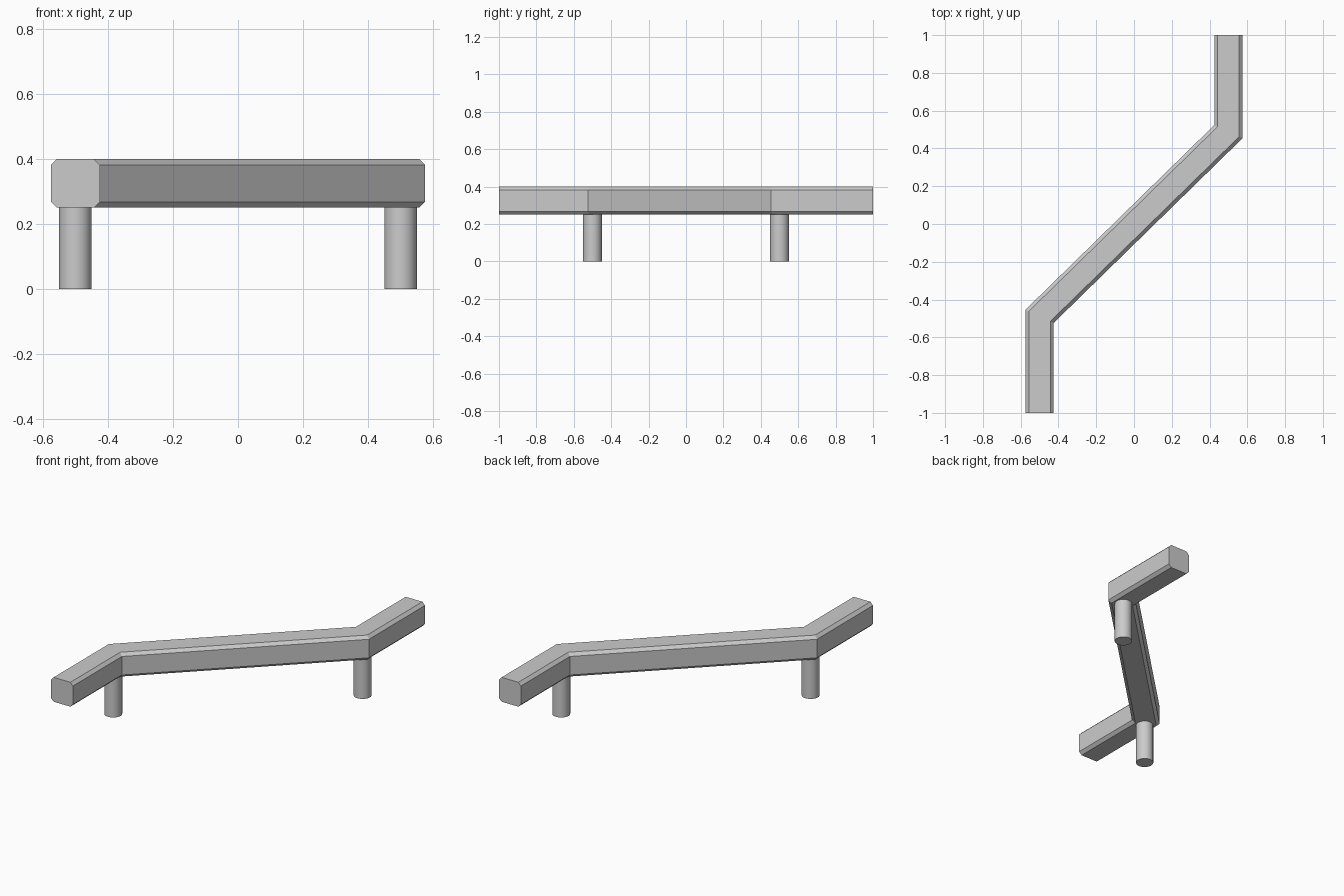
import bpy
import bmesh

cube = bpy.data.objects.get("Cube")
if cube:
    bpy.data.objects.remove(cube)

# Single metal colour
metal = bpy.data.materials.new("light grey metal")
metal.use_nodes = True
GREY = (0.6, 0.6, 0.6, 1)
metal.diffuse_color = GREY
metal.node_tree.nodes["Principled BSDF"].inputs["Base Color"].default_value = GREY

HALF, CHAMFER = 0.075, 0.018
RAIL_Z, RAIL_X = 0.325, 0.5
BEND_Y, MITRE = 0.489, 0.463


def grip_rail():
    """Sweep a chamfered square through an offset path with mitred bends."""
    a, b = HALF, HALF - CHAMFER
    section = [(b, -a), (a, -b), (a, b), (b, a), (-b, a), (-a, b), (-a, -b), (-b, -a)]
    # Each station: centre x, centre y, mitre slope
    stations = [(-RAIL_X, -1, 0), (-RAIL_X, -BEND_Y, MITRE),
                (RAIL_X, BEND_Y, MITRE), (RAIL_X, 1, 0)]
    bm = bmesh.new()
    rings = [[bm.verts.new((x + u, y - slope * u, RAIL_Z + w)) for u, w in section]
             for x, y, slope in stations]
    n = len(section)
    for near, far in zip(rings, rings[1:]):
        for i in range(n):
            j = (i + 1) % n
            bm.faces.new((near[i], near[j], far[j], far[i]))
    bm.faces.new(rings[0])
    bm.faces.new(rings[-1])
    bmesh.ops.recalc_face_normals(bm, faces=bm.faces)
    mesh = bpy.data.meshes.new("grip_rail")
    bm.to_mesh(mesh)
    bm.free()
    rail = bpy.data.objects.new("grip_rail", mesh)
    bpy.context.collection.objects.link(rail)
    mesh.materials.append(metal)


def post(name, side):
    """Round mounting post under one bend."""
    height = RAIL_Z - HALF + 0.01
    bpy.ops.mesh.primitive_cylinder_add(
        vertices=48, radius=0.05, depth=height,
        location=(side * RAIL_X, side * 0.5, height / 2))
    leg = bpy.context.object
    leg.name = name
    leg.data.materials.append(metal)
    bpy.ops.object.shade_smooth_by_angle()


grip_rail()
post("front_post", -1)
post("back_post", 1)
